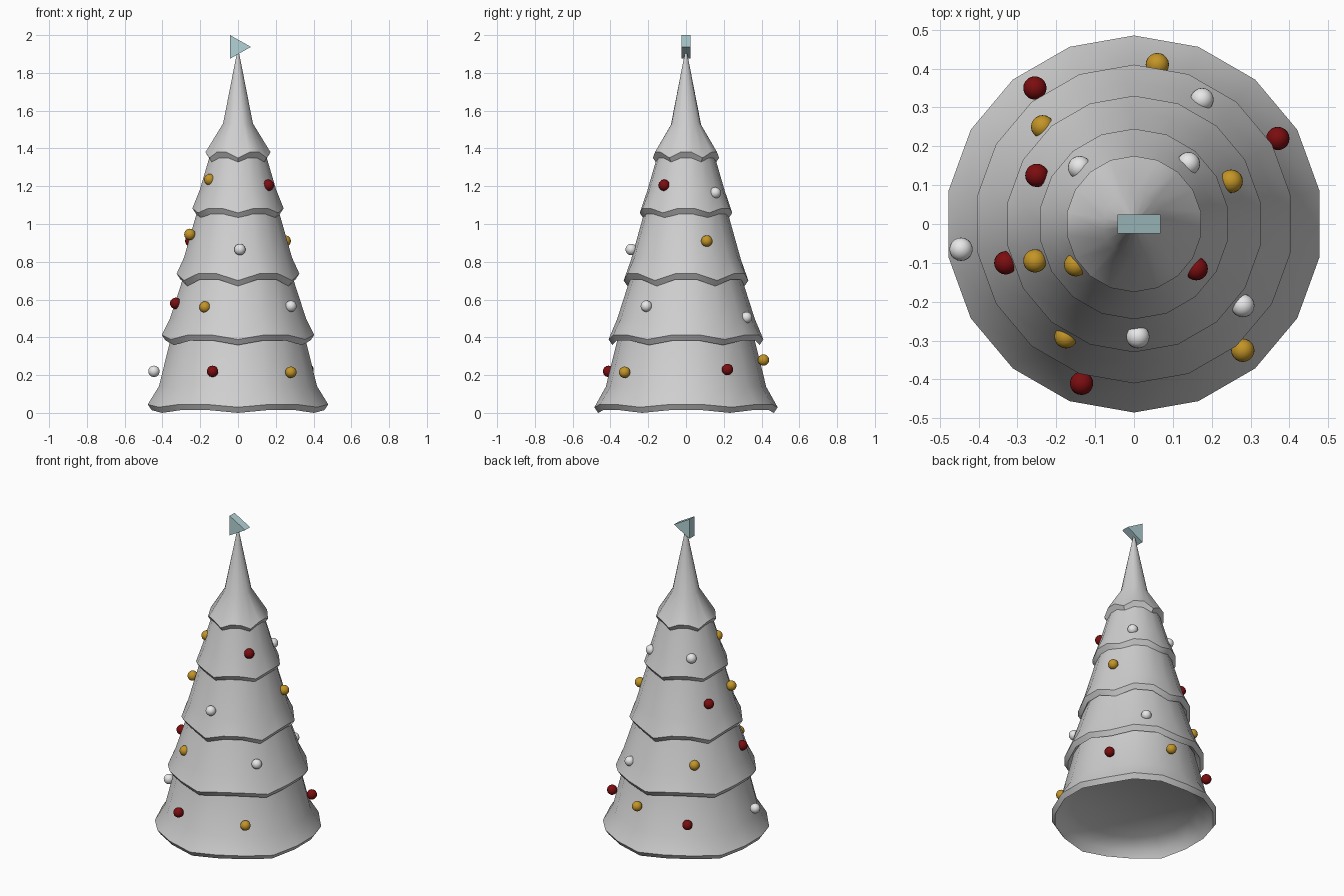
import bpy, bmesh
from math import sin, cos, pi, radians
from mathutils import Vector

cube = bpy.data.objects.get("Cube")
if cube:
    bpy.data.objects.remove(cube)


def material(name, rgb):
    mat = bpy.data.materials.new(name)
    mat.use_nodes = True
    mat.diffuse_color = (*rgb, 1)
    mat.node_tree.nodes["Principled BSDF"].inputs["Base Color"].default_value = (*rgb, 1)
    return mat


pale = material("pale grey", (0.62, 0.62, 0.62))
red = material("dark red", (0.2, 0.004, 0.005))
gold = material("gold", (0.55, 0.3, 0.02))
white = material("white", (0.8, 0.8, 0.8))
ice = material("ice blue", (0.45, 0.65, 0.68))


def finish(bm, name, mat, angle=None):
    bmesh.ops.recalc_face_normals(bm, faces=bm.faces)
    mesh = bpy.data.meshes.new(name)
    bm.to_mesh(mesh)
    bm.free()
    mesh.materials.append(mat)
    obj = bpy.data.objects.new(name, mesh)
    bpy.context.collection.objects.link(obj)
    if angle:
        bpy.ops.object.select_all(action="DESELECT")
        obj.select_set(True)
        bpy.context.view_layer.objects.active = obj
        bpy.ops.object.shade_smooth_by_angle(angle=radians(angle))
    return obj


SIDES = 18


def skirt(name, profile, wave):
    """Lathe a closed profile of (radius, height, share of the wave)."""
    bm = bmesh.new()
    rings = []
    for r, z, share in profile:
        ring = []
        for i in range(SIDES):
            a = 2 * pi * i / SIDES - pi / 2
            dz = -wave * share * cos(6 * (a + pi / 2))
            ring.append(bm.verts.new((r * cos(a), r * sin(a), z + dz)))
        rings.append(ring)
    for lower, upper in zip(rings, rings[1:]):
        for i in range(SIDES):
            j = (i + 1) % SIDES
            bm.faces.new((lower[i], lower[j], upper[j], upper[i]))
    bm.faces.new(rings[0])
    bm.faces.new(rings[-1])
    return finish(bm, name, pale, 40)


# Tree tiers: hem radius and height, middle, top, wave height
tiers = [
    ("bottom_tier", (0.485, 0.04), (0.425, 0.14), (0.355, 0.42), 0.01),
    ("lower_tier", (0.41, 0.405), (0.365, 0.5), (0.28, 0.76), 0.016),
    ("middle_tier", (0.33, 0.725), (0.29, 0.82), (0.21, 1.1), 0.024),
    ("upper_tier", (0.245, 1.075), (0.205, 1.18), (0.14, 1.4), 0.016),
    ("top_tier", (0.175, 1.37), (0.08, 1.53), (0.004, 1.915), 0.02),
]
for name, (r, z), mid, top, wave in tiers:
    skirt(name, [
        (r * 0.75, z + 0.06, 0),
        (r - 0.045, z + 0.01, 0.6),
        (r - 0.02, z - 0.03, 1),
        (r, z, 1),
        (*mid, 0.25),
        (*top, 0),
    ], wave)

# Baubles hung around the tiers
baubles = {
    ("red_bauble", red): [
        (-0.255, 0.35, 0.22), (0.37, 0.22, 0.23), (-0.25, 0.125, 0.91),
        (-0.33, -0.1, 0.58), (0.16, -0.115, 1.205), (-0.135, -0.41, 0.22)],
    ("gold_bauble", gold): [
        (0.06, 0.41, 0.28), (-0.235, 0.25, 0.56), (0.25, 0.11, 0.91),
        (-0.255, -0.095, 0.945), (-0.15, -0.105, 1.235),
        (-0.175, -0.29, 0.56), (0.28, -0.325, 0.215)],
    ("white_bauble", white): [
        (0.175, 0.32, 0.505), (-0.14, 0.145, 1.18), (0.14, 0.155, 1.165),
        (-0.445, -0.065, 0.22), (0.28, -0.21, 0.565), (0.01, -0.29, 0.865)],
}
for (name, mat), places in baubles.items():
    for n, place in enumerate(places, 1):
        bm = bmesh.new()
        bmesh.ops.create_uvsphere(bm, u_segments=20, v_segments=12, radius=0.03)
        finish(bm, f"{name}_{n}", mat, 60).location = place

# Triangular topper
bm = bmesh.new()
corners = [(-0.042, 2.0), (-0.042, 1.875), (0.068, 1.9375)]
face = bm.faces.new([bm.verts.new((x, -0.025, z)) for x, z in corners])
extruded = bmesh.ops.extrude_face_region(bm, geom=[face])
bmesh.ops.translate(bm, vec=Vector((0, 0.05, 0)),
                    verts=[v for v in extruded["geom"] if isinstance(v, bmesh.types.BMVert)])
finish(bm, "topper", ice)
